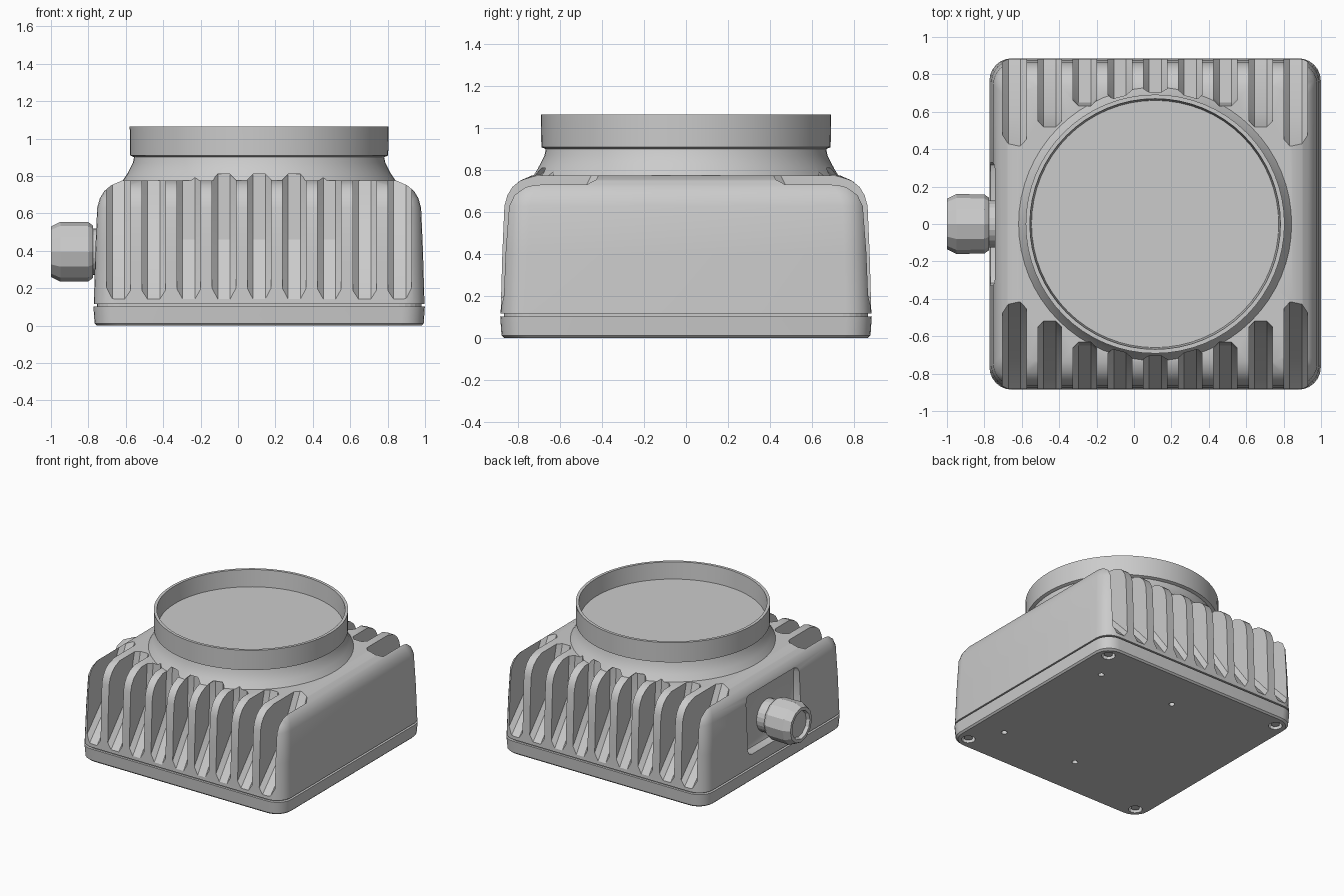
import bpy
import bmesh
import math
from mathutils import Matrix, Vector

if "Cube" in bpy.data.objects:
    bpy.data.objects.remove(bpy.data.objects["Cube"], do_unlink=True)

CX = 0.113  # housing centre in x


def material(name, value):
    m = bpy.data.materials.new(name)
    m.use_nodes = True
    col = (value, value, value, 1)
    m.diffuse_color = col
    m.node_tree.nodes["Principled BSDF"].inputs["Base Color"].default_value = col
    return m


GREY = material("cast grey", 0.6)


def finish(name, bm):
    bmesh.ops.recalc_face_normals(bm, faces=bm.faces)
    mesh = bpy.data.meshes.new(name)
    bm.to_mesh(mesh)
    bm.free()
    mesh.materials.append(GREY)
    ob = bpy.data.objects.new(name, mesh)
    bpy.context.collection.objects.link(ob)
    return ob


def loft(bm, rings):
    """Bridge rings of points into a capped solid."""
    loops = [[bm.verts.new(p) for p in ring] for ring in rings]
    n = len(loops[0])
    for a, b in zip(loops, loops[1:]):
        for i in range(n):
            j = (i + 1) % n
            bm.faces.new((a[i], a[j], b[j], b[i]))
    bm.faces.new(loops[0])
    bm.faces.new(loops[-1])


def rounded_square(half, z, radius=0.12, steps=6):
    pts = []
    for q in range(4):
        for s in range(steps + 1):
            a = math.pi / 2 * (q + s / steps)
            sx = 1 if q in (0, 3) else -1
            sy = 1 if q in (0, 1) else -1
            pts.append((CX + sx * (half - radius) + radius * math.cos(a),
                        sy * (half - radius) + radius * math.sin(a), z))
    return pts


def circle(r, z, n=64):
    return [(r * math.cos(2 * math.pi * i / n), r * math.sin(2 * math.pi * i / n), z)
            for i in range(n)]


def lathe(name, profile, matrix, n=64):
    bm = bmesh.new()
    loft(bm, [circle(r, z, n) for r, z in profile])
    bmesh.ops.transform(bm, matrix=matrix, verts=bm.verts)
    return finish(name, bm)


def square_block(name, sections):
    bm = bmesh.new()
    loft(bm, [rounded_square(h, z) for z, h in sections])
    return finish(name, bm)


def boolean(target, tool, operation):
    mod = target.modifiers.new("cut", "BOOLEAN")
    mod.operation = operation
    mod.solver = "EXACT"
    mod.object = tool
    bpy.context.view_layer.objects.active = target
    bpy.ops.object.modifier_apply(modifier=mod.name)
    bpy.data.objects.remove(tool, do_unlink=True)


def smooth(ob):
    bpy.ops.object.select_all(action="DESELECT")
    ob.select_set(True)
    bpy.context.view_layer.objects.active = ob
    bpy.ops.object.shade_smooth_by_angle(angle=math.radians(28))


CENTRE = Matrix.Translation((CX, 0, 0))

# Housing with a flared round neck
housing = square_block("housing", [
    (0.116, 0.884), (0.40, 0.876), (0.63, 0.866), (0.68, 0.852),
    (0.72, 0.828), (0.75, 0.792), (0.775, 0.735)])
neck = lathe("neck", [(0.78, 0.60), (0.78, 0.70), (0.73, 0.775), (0.70, 0.82),
                      (0.675, 0.87), (0.665, 0.92)], CENTRE)
boolean(housing, neck, "UNION")

# Cooling slots on the front and back: ramp at the bottom, wall behind
bm = bmesh.new()
ramp_end = [0.67, 0.67, 0.65, 0.60, 0.58]
wall_top = [0.66, 0.66, 0.63, 0.51, 0.40]
for side in (-1, 1):
    for i in range(-4, 5):
        yb, yt = ramp_end[abs(i)], wall_top[abs(i)]
        slope = 0.32 / (0.885 - yb)
        profile = [(1.05, 0.14 - 0.165 * slope), (yb, 0.46), (yt, 0.81), (1.05, 0.81)]
        x = CX + i * 0.188
        part = bmesh.new()
        loft(part, [[(x + dx, side * y, z) for y, z in profile] for dx in (-0.063, 0.063)])
        bmesh.ops.recalc_face_normals(part, faces=part.faces)
        long_edges = [e for e in part.edges
                      if abs(e.verts[0].co.x - e.verts[1].co.x) < 0.01]
        bmesh.ops.bevel(part, geom=long_edges, offset=0.03, segments=1,
                        affect="EDGES", profile=0.5)
        temp = bpy.data.meshes.new("slot")
        part.to_mesh(temp)
        part.free()
        bm.from_mesh(temp)
        bpy.data.meshes.remove(temp)
boolean(housing, finish("slot_cutter", bm), "DIFFERENCE")

# Pocket around the cable gland
bm = bmesh.new()
bmesh.ops.create_cube(bm, size=1, matrix=Matrix.Translation((-0.86, 0, 0.44))
                      @ Matrix.Diagonal((0.32, 0.66, 0.46, 1)))
bmesh.ops.bevel(bm, geom=bm.edges[:], offset=0.05, segments=2, affect="EDGES", profile=0.5)
boolean(housing, finish("pocket_cutter", bm), "DIFFERENCE")
smooth(housing)

# Seam gasket and base plate
square_block("gasket", [(0.09, 0.868), (0.13, 0.868)])
base = square_block("base_plate", [(0.0, 0.868), (0.012, 0.88), (0.103, 0.886)])

# Screw recesses in the underside
bm = bmesh.new()
for sx in (-1, 1):
    for sy in (-1, 1):
        spots = [(CX + sx * 0.78, sy * 0.78, 0.05, 0.04),
                 (0.43 + sx * 0.33, sy * 0.54, 0.022, 0.03)]
        for x, y, r, depth in spots:
            bmesh.ops.create_cone(bm, cap_ends=True, segments=12, radius1=r, radius2=r,
                                  depth=2 * depth, matrix=Matrix.Translation((x, y, 0)))
boolean(base, finish("screw_cutter", bm), "DIFFERENCE")
smooth(base)
for sx in (-1, 1):
    for sy in (-1, 1):
        lathe("base_screw", [(0.034, 0.012), (0.034, 0.05)],
              Matrix.Translation((CX + sx * 0.78, sy * 0.78, 0)), 6)

# Thin rim and the lens sunk in it
smooth(lathe("rim", [(0.655, 0.895), (0.69, 0.91), (0.692, 1.066), (0.67, 1.066),
                     (0.66, 0.925)], CENTRE))
lathe("lens", [(0.662, 0.915), (0.662, 0.935)], CENTRE)

# Cable gland on the right side
AXIS = Matrix.Translation((0, 0, 0.395)) @ Matrix.Rotation(-math.pi / 2, 4, "Y")
lathe("gland_neck", [(0.125, 0.60), (0.125, 0.82)], AXIS, 24)
lathe("gland_nut", [(0.14, 0.775), (0.158, 0.80), (0.16, 0.95), (0.135, 1.0),
                    (0.11, 1.0), (0.10, 0.975)], AXIS, 12)
